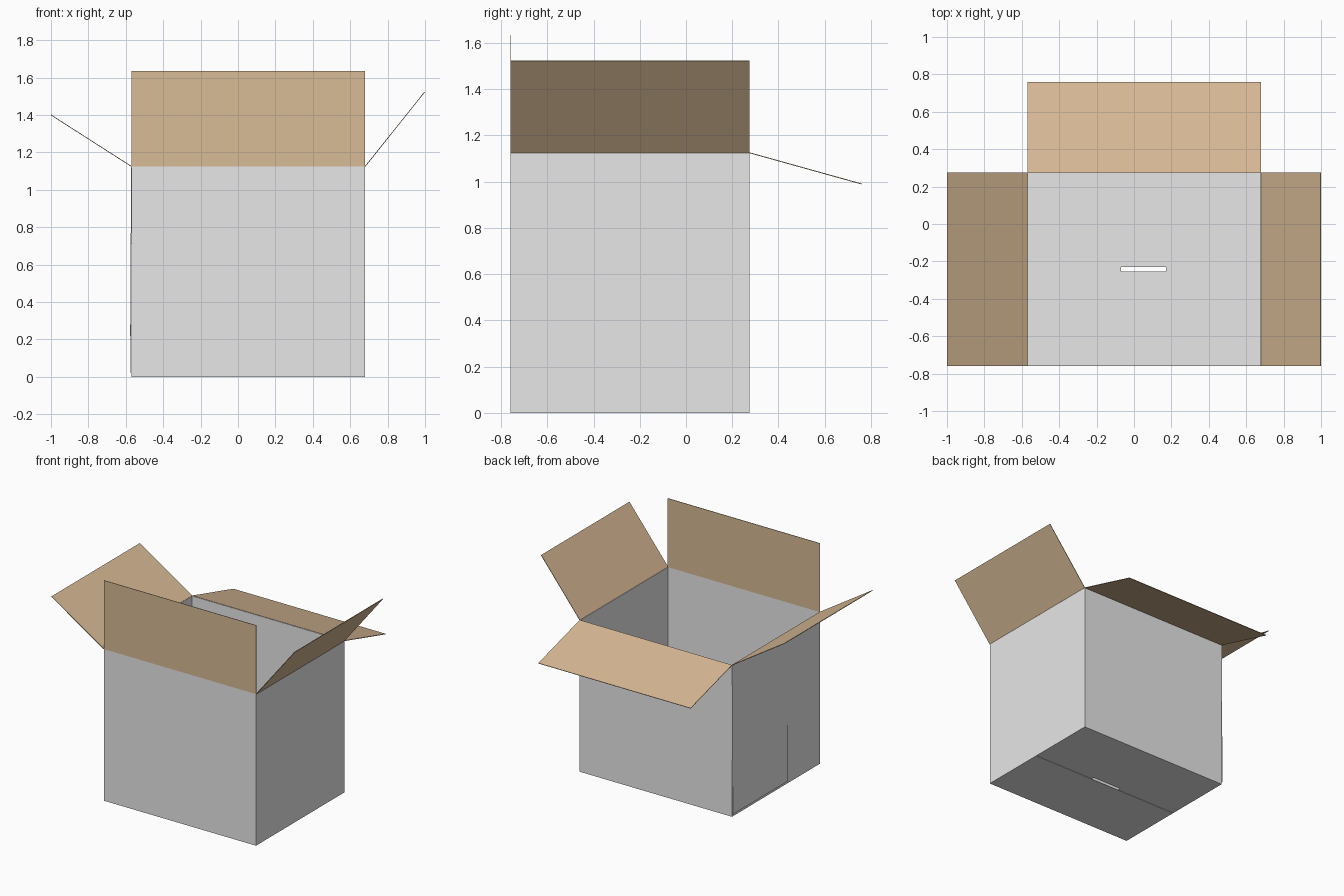
import bpy
from mathutils import Vector

cube = bpy.data.objects.get("Cube")
if cube:
    bpy.data.objects.remove(cube, do_unlink=True)


def material(name, rgb):
    m = bpy.data.materials.new(name)
    m.use_nodes = True
    m.diffuse_color = (*rgb, 1)
    m.node_tree.nodes["Principled BSDF"].inputs["Base Color"].default_value = (*rgb, 1)
    return m


GREY = material("plain grey", (0.8, 0.8, 0.8))
TAN = material("cardboard tan", (0.69, 0.495, 0.305))

# Carton limits and board thickness
X0, X1 = -0.57, 0.68
Y0, Y1 = -0.76, 0.275
TOP = 1.125
T = 0.004


def sheet(name, verts, faces, mat, thickness=T, offset=0.0):
    mesh = bpy.data.meshes.new(name)
    mesh.from_pydata([tuple(v) for v in verts], [], faces)
    mesh.materials.append(mat)
    ob = bpy.data.objects.new(name, mesh)
    bpy.context.collection.objects.link(ob)
    mod = ob.modifiers.new("board thickness", 'SOLIDIFY')
    mod.thickness = thickness
    mod.offset = offset
    return ob


def panel(name, start, end, reach, mat, thickness=T):
    """Flat board hinged on the edge start-end and reaching out by a vector."""
    a, b, r = Vector(start), Vector(end), Vector(reach)
    return sheet(name, [a, b, b + r, a + r], [(0, 1, 2, 3)], mat, thickness)


# Four walls as an open tube, thickened inwards
ring = [(X0, Y0), (X1, Y0), (X1, Y1), (X0, Y1)]
sheet("walls",
      [(x, y, 0) for x, y in ring] + [(x, y, TOP) for x, y in ring],
      [(i, (i + 1) % 4, (i + 1) % 4 + 4, i + 4) for i in range(4)],
      GREY, T, -1.0)

# Overlapping joint on the right wall, leaning out slightly at the foot
panel("wall_joint", (X0 - 0.006, Y1, 0.02), (X0 - 0.006, -0.372, 0.02),
      (0.006, 0, TOP - 0.025), GREY, 0.003)

# Open top flaps
panel("front_flap", (X0, Y0 + T / 2, TOP), (X1, Y0 + T / 2, TOP), (0, 0, 0.51), TAN)
panel("back_flap", (X0, Y1, TOP), (X1, Y1, TOP), (0, 0.485, -0.135), TAN)
panel("left_flap", (X1, Y0, TOP), (X1, Y1, TOP), (0.318, 0, 0.398), TAN)
panel("right_flap", (X0, Y0, TOP), (X0, Y1, TOP), (-0.43, 0, 0.275), TAN)

# Bottom flaps: the long pair leaves a slot, the short pair lies inside
B = 0.003
E = 0.001
panel("front_bottom_flap", (X0 + E, Y0 + E, B / 2), (X1 - E, Y0 + E, B / 2),
      (0, -0.255 - Y0 - E, 0), GREY, B)
panel("back_bottom_flap", (X0 + E, Y1 - E, 0.0045), (X1 - E, Y1 - E, 0.0045),
      (0, -0.23 - Y1 + E, 0), GREY, 0.009)
for side, hinge, edge in (("left", X1 - E, 0.17), ("right", X0 + E, -0.07)):
    panel(side + "_bottom_flap", (hinge, Y0 + E, 0.005), (hinge, Y1 - E, 0.005),
          (edge - hinge, 0, 0), GREY, B)
